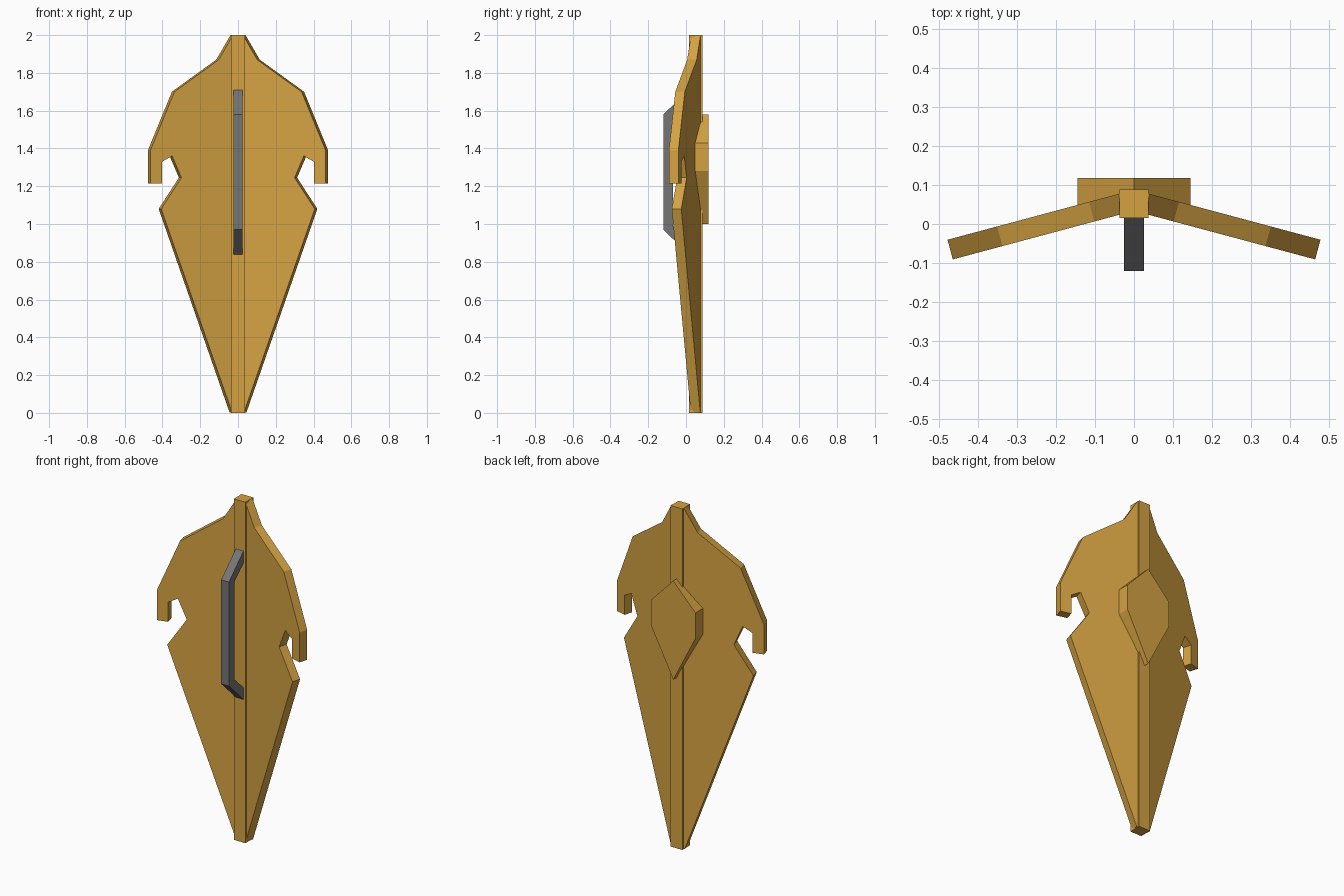
import bpy, bmesh, math
from mathutils import Vector

old = bpy.data.objects.get("Cube")
if old:
    bpy.data.objects.remove(old)


def material(name, rgb):
    m = bpy.data.materials.new(name)
    m.use_nodes = True
    m.diffuse_color = (*rgb, 1)
    bsdf = next(n for n in m.node_tree.nodes if n.type == 'BSDF_PRINCIPLED')
    bsdf.inputs["Base Color"].default_value = (*rgb, 1)
    return m


gold = material("golden wood", (0.66, 0.36, 0.055))
grey = material("grip grey", (0.18, 0.18, 0.18))


def prism(name, outline, push, mat):
    """Extrude a closed outline of 3D points along the vector push."""
    bm = bmesh.new()
    face = bm.faces.new([bm.verts.new(p) for p in outline])
    new = bmesh.ops.extrude_face_region(bm, geom=[face])["geom"]
    verts = [g for g in new if isinstance(g, bmesh.types.BMVert)]
    bmesh.ops.translate(bm, verts=verts, vec=push)
    bmesh.ops.recalc_face_normals(bm, faces=bm.faces)
    mesh = bpy.data.meshes.new(name)
    bm.to_mesh(mesh)
    bm.free()
    mesh.materials.append(mat)
    obj = bpy.data.objects.new(name, mesh)
    bpy.context.collection.objects.link(obj)
    return obj


# Swept-back wings with the side hooks, mirrored about the spine
sweep = math.radians(15)
wing = [(0.015, 2.0), (0.04, 2.0), (0.115, 1.87), (0.35, 1.70), (0.477, 1.39),
        (0.477, 1.215), (0.415, 1.215), (0.415, 1.33), (0.362, 1.36),
        (0.313, 1.245), (0.42, 1.08), (0.045, 0.003), (0.015, 0.003)]
wings = prism("shield_wings",
              [(x, 0.0875 - x * math.tan(sweep), z) for x, z in wing],
              Vector((-math.sin(sweep), -math.cos(sweep), 0)) * 0.052, gold)
wings.modifiers.new("Mirror", 'MIRROR').use_clip = False

# Straight central spine
w = 0.0375
prism("spine", [(-w, 0.015, 0), (w, 0.015, 0), (w, 0.088, 0), (-w, 0.088, 0)],
      Vector((0, 0, 2)), gold)

# Pointed six-sided boss on the back
boss = [(0, 1.58), (0.144, 1.43), (0.144, 1.28), (0, 1.0),
        (-0.144, 1.28), (-0.144, 1.43)]
prism("back_boss", [(x, 0.118, z) for x, z in boss],
      Vector((0, -0.078, 0)), gold)

# Bent grip bar on the front
grip = [(0.02, 1.715), (-0.12, 1.58), (-0.12, 0.97), (0.02, 0.835),
        (0.02, 0.905), (-0.07, 0.99), (-0.07, 1.56), (0.02, 1.645)]
prism("grip", [(-0.025, y, z) for y, z in grip], Vector((0.05, 0, 0)), grey)
